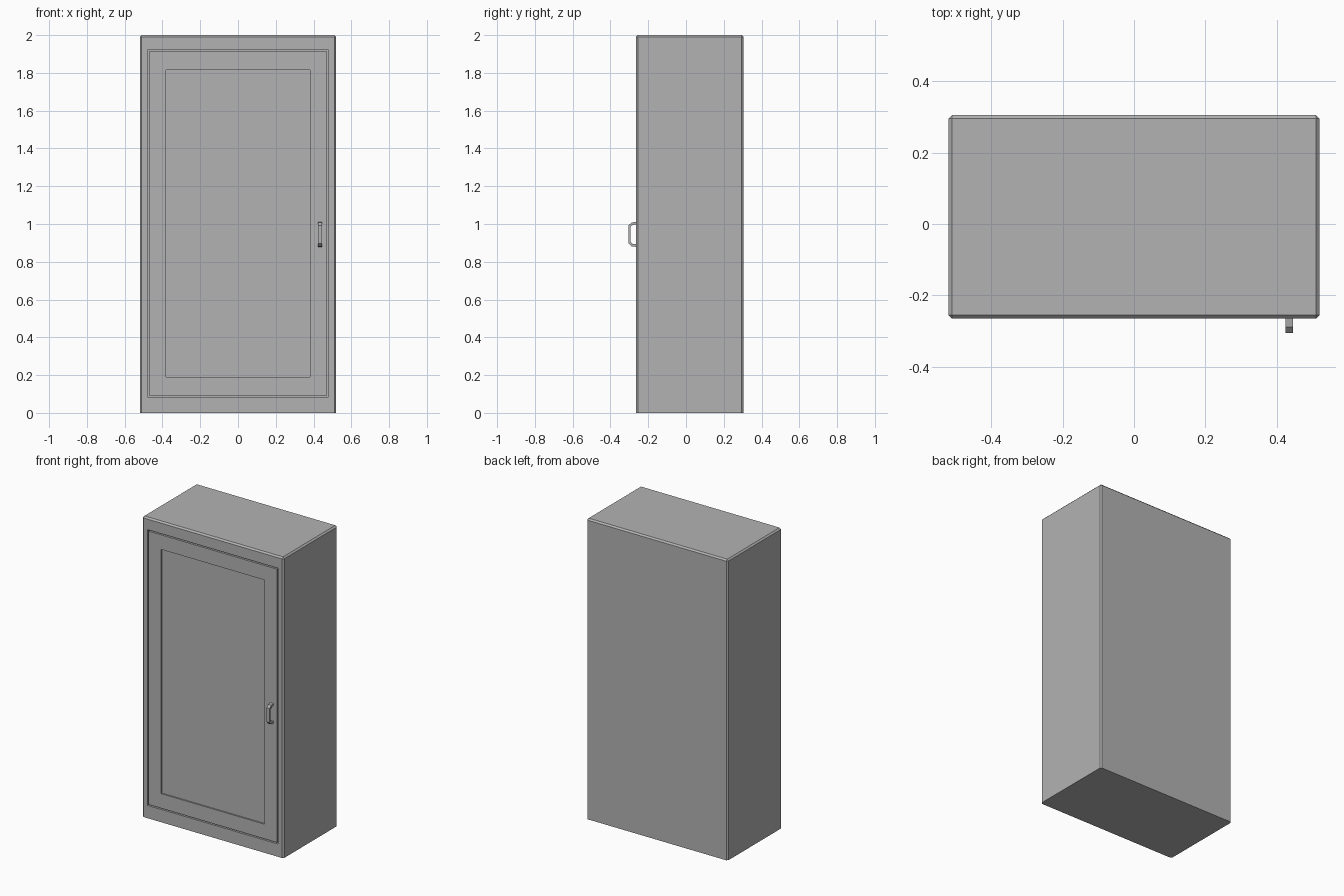
import bpy
import bmesh

cube = bpy.data.objects.get("Cube")
if cube:
    bpy.data.objects.remove(cube, do_unlink=True)

# One plain grey for every part
grey = bpy.data.materials.new("plain_grey")
grey.use_nodes = True
colour = (0.45, 0.45, 0.45, 1)
grey.diffuse_color = colour
grey.node_tree.nodes["Principled BSDF"].inputs["Base Color"].default_value = colour

FRONT, BACK = -0.265, 0.305
HALF_W, HEIGHT, CHAMFER = 0.52, 2.0, 0.01


def finish(bm, name):
    bmesh.ops.recalc_face_normals(bm, faces=bm.faces)
    mesh = bpy.data.meshes.new(name)
    bm.to_mesh(mesh)
    bm.free()
    mesh.materials.append(grey)
    obj = bpy.data.objects.new(name, mesh)
    bpy.context.collection.objects.link(obj)
    return obj


def rectangle(bm, half_w, low, high, y):
    corners = ((-half_w, low), (half_w, low), (half_w, high), (-half_w, high))
    return [bm.verts.new((x, y, z)) for x, z in corners]


def bridge(bm, a, b):
    n = len(a)
    for i in range(n):
        j = (i + 1) % n
        bm.faces.new((a[i], a[j], b[j], b[i]))


def nested(bm, loops):
    for a, b in zip(loops, loops[1:]):
        bridge(bm, a, b)
    bm.faces.new(loops[-1])


# Cabinet body: box with chamfered edges, except around the base
bm = bmesh.new()
bottom_back = rectangle(bm, HALF_W, 0, HEIGHT, BACK)
bottom_front = rectangle(bm, HALF_W, 0, HEIGHT, FRONT)
bm.faces.new(bottom_back)
bm.faces.new(bottom_front)
bridge(bm, bottom_back, bottom_front)
bmesh.ops.recalc_face_normals(bm, faces=bm.faces)
edges = [e for e in bm.edges if max(v.co.z for v in e.verts) > 0]
bmesh.ops.bevel(bm, geom=edges, offset=CHAMFER, segments=1, affect='EDGES')

# Door opening sunk into the front face
bm.normal_update()
face = min(bm.faces, key=lambda f: (round(f.calc_center_median().y, 4), -f.calc_area()))
rim = list(face.verts)
bmesh.ops.delete(bm, geom=[face], context='FACES_ONLY')
middle = HEIGHT / 2
order = ((-1, -1), (1, -1), (1, 1), (-1, 1))
outer = [next(v for v in rim if v.co.x * sx > 0 and (v.co.z - middle) * sz > 0)
         for sx, sz in order]
nested(bm, [outer,
            rectangle(bm, 0.48, 0.085, 1.92, FRONT),
            rectangle(bm, 0.48, 0.085, 1.92, FRONT + 0.02)])
finish(bm, "cabinet_body")

# Door with a shallow recessed panel
bm = bmesh.new()
nested(bm, [rectangle(bm, 0.472, 0.093, 1.912, FRONT + 0.02),
            rectangle(bm, 0.472, 0.093, 1.912, FRONT),
            rectangle(bm, 0.38, 0.19, 1.815, FRONT),
            rectangle(bm, 0.38, 0.19, 1.815, FRONT + 0.01)])
finish(bm, "door")

# Handle: chamfered bracket, outer and inner outlines mirrored about its middle
def bracket(points, mid):
    return [(y, mid + h) for y, h in points] + [(y, mid - h) for y, h in reversed(points)]


outside = bracket([(FRONT, 0.066), (-0.288, 0.063), (-0.305, 0.047)], 0.945)
inside = bracket([(FRONT, 0.052), (-0.282, 0.050), (-0.293, 0.041)], 0.945)
bm = bmesh.new()
sides = []
for x in (0.424, 0.446):
    sides.append([[bm.verts.new((x, y, z)) for y, z in path] for path in (outside, inside)])
for out, inn in sides:
    for i in range(len(out) - 1):
        bm.faces.new((out[i], out[i + 1], inn[i + 1], inn[i]))
for a, b in zip(*sides):
    for i in range(len(a) - 1):
        bm.faces.new((a[i], a[i + 1], b[i + 1], b[i]))
finish(bm, "door_handle")
